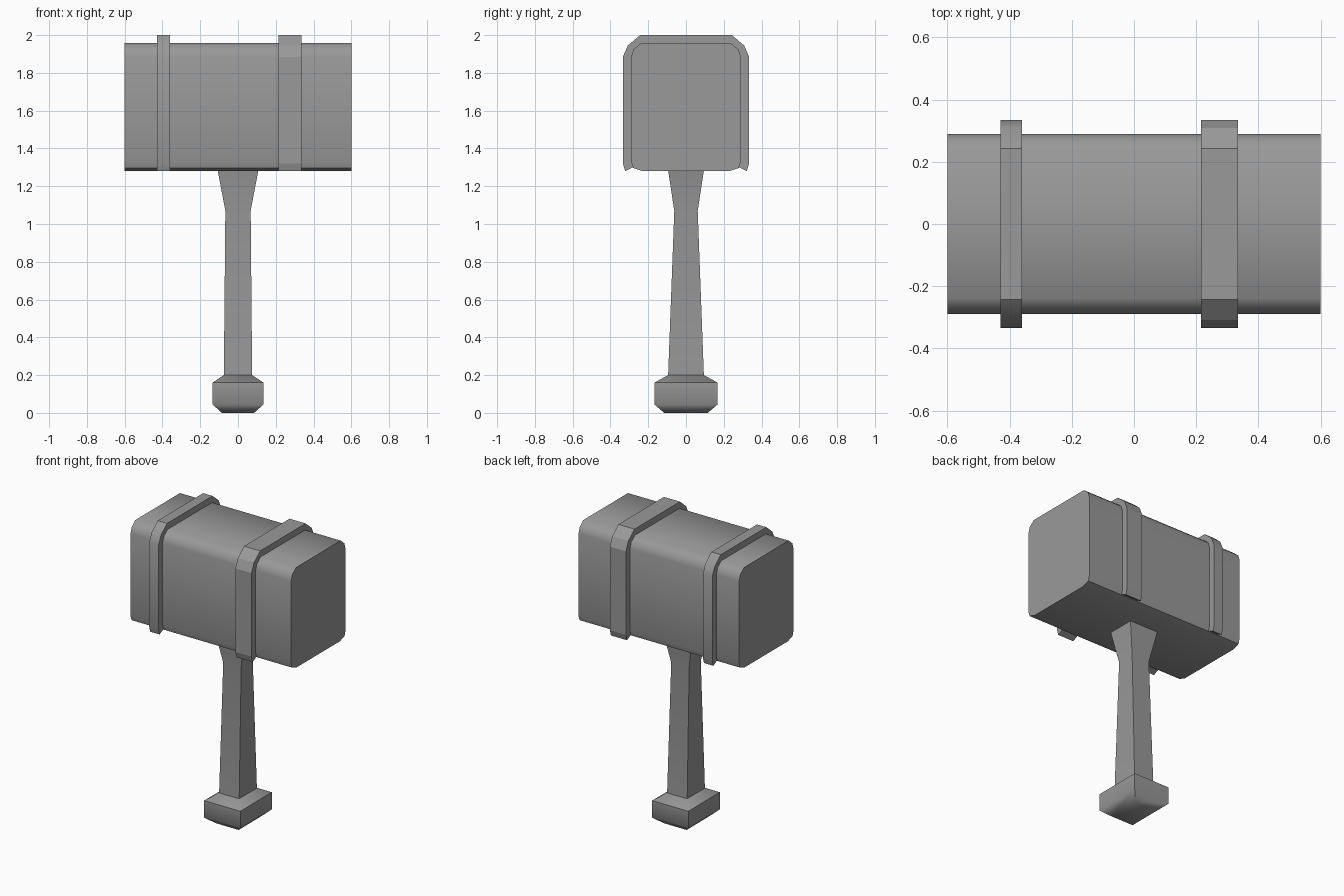
import bpy
import bmesh
from math import radians

cube = bpy.data.objects.get("Cube")
if cube:
    bpy.data.objects.remove(cube, do_unlink=True)

# Single stone grey
grey = bpy.data.materials.new("stone_grey")
grey.use_nodes = True
COLOUR = (0.32, 0.32, 0.32, 1)
grey.diffuse_color = COLOUR
grey.node_tree.nodes["Principled BSDF"].inputs["Base Color"].default_value = COLOUR


def loft(name, rings, smooth_angle=None):
    """Skin a stack of equal-length rings and cap both ends."""
    bm = bmesh.new()
    loops = [[bm.verts.new(p) for p in ring] for ring in rings]
    count = len(loops[0])
    for low, high in zip(loops, loops[1:]):
        for i in range(count):
            j = (i + 1) % count
            bm.faces.new((low[i], low[j], high[j], high[i]))
    bm.faces.new(loops[0][::-1])
    bm.faces.new(loops[-1])
    bmesh.ops.recalc_face_normals(bm, faces=bm.faces[:])
    mesh = bpy.data.meshes.new(name)
    bm.to_mesh(mesh)
    bm.free()
    mesh.materials.append(grey)
    obj = bpy.data.objects.new(name, mesh)
    bpy.context.collection.objects.link(obj)
    if smooth_angle:
        bpy.ops.object.select_all(action="DESELECT")
        obj.select_set(True)
        bpy.context.view_layer.objects.active = obj
        bpy.ops.object.shade_smooth_by_angle(angle=radians(smooth_angle))
    return obj


def prism(name, profile, x0, x1, smooth_angle=None):
    """Extrude a (y, z) profile along x."""
    return loft(name, [[(x, y, z) for y, z in profile] for x in (x0, x1)], smooth_angle)


def mirrored(half):
    """Complete a half profile across y = 0."""
    return half + [(-y, z) for y, z in reversed(half)]


def stack(name, levels, smooth_angle):
    """Rectangular sections given as (half x, half y, z)."""
    signs = ((-1, -1), (1, -1), (1, 1), (-1, 1))
    return loft(name, [[(sx * a, sy * b, z) for sx, sy in signs]
                       for a, b, z in levels], smooth_angle)


# Hammer head, softly chamfered along its length
head_side = [(0.23, 1.28), (0.28, 1.297), (0.29, 1.33),
             (0.29, 1.885), (0.277, 1.925), (0.238, 1.957)]
prism("hammer_head", mirrored(head_side), -0.6, 0.6, 45)

# Straps wrap the top and sides and hook in at the bottom edge
strap_outer = [(0.283, 1.30), (0.322, 1.28), (0.334, 1.32),
               (0.334, 1.885), (0.308, 1.945), (0.243, 2.0)]
strap_inner = [(-0.2, 1.92), (-0.27, 1.87), (-0.27, 1.302)]
strap = (mirrored(strap_outer) + strap_inner[::-1]
         + [(-y, z) for y, z in strap_inner])
prism("narrow_strap", strap, -0.43, -0.36, 35)
prism("wide_strap", strap, 0.215, 0.335)

# Tapered handle flaring into the head
stack("handle", [(0.075, 0.095, 0.19), (0.067, 0.062, 1.07),
                 (0.108, 0.095, 1.285)], 40)

# Pommel with a sloped shoulder and rounded-off base
stack("pommel", [(0.085, 0.115, 0.0), (0.135, 0.168, 0.045),
                 (0.135, 0.168, 0.16), (0.075, 0.095, 0.2)], 50)
